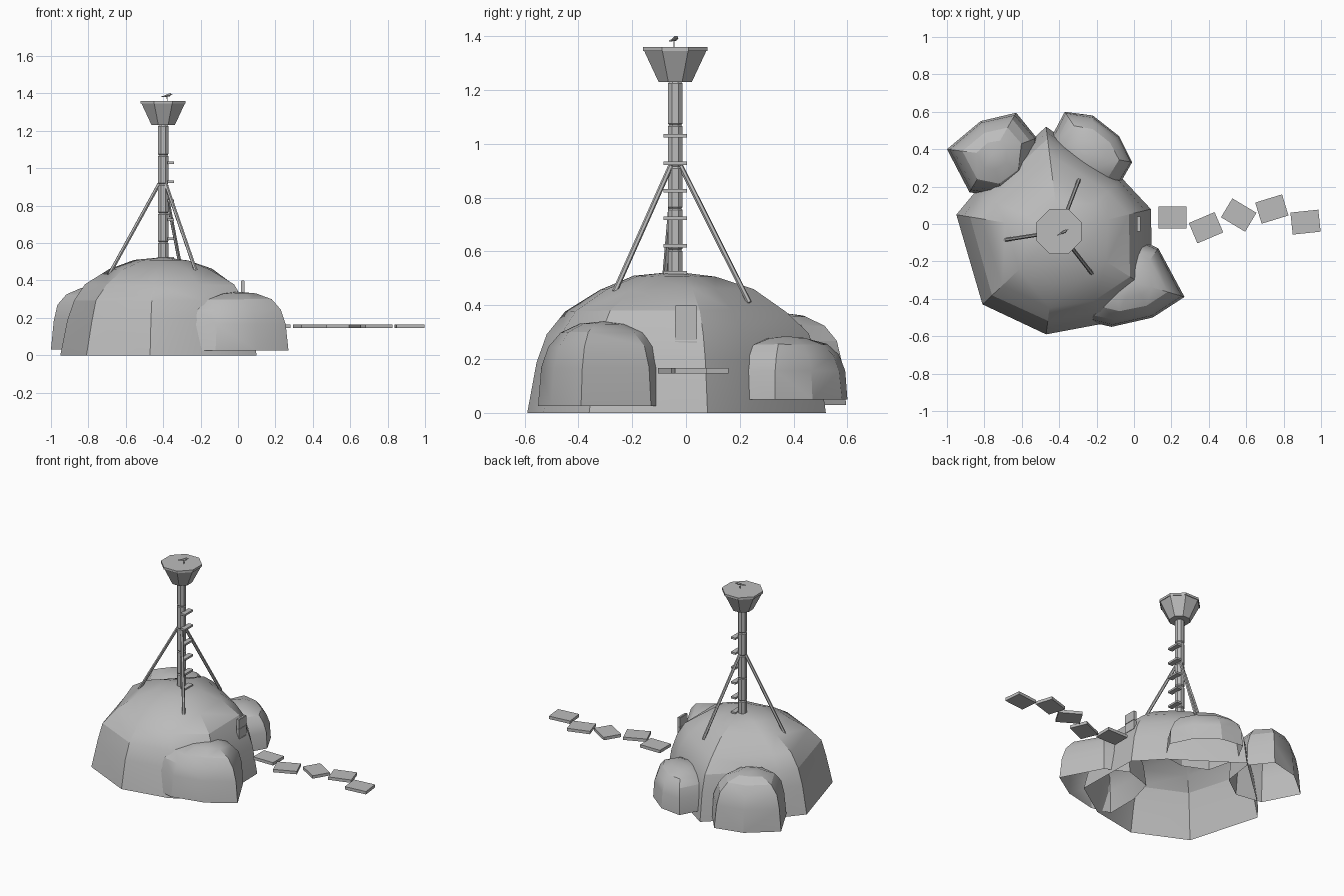
import bpy, bmesh, math, random
from mathutils import Vector, Matrix

random.seed(4)
if "Cube" in bpy.data.objects:
    bpy.data.objects.remove(bpy.data.objects["Cube"], do_unlink=True)

GREY = (0.5, 0.5, 0.5, 1.0)
stone = bpy.data.materials.new("stone grey")
stone.use_nodes = True
stone.diffuse_color = GREY
stone.node_tree.nodes["Principled BSDF"].inputs["Base Color"].default_value = GREY


def finish(name, bm, smooth=None):
    bmesh.ops.recalc_face_normals(bm, faces=bm.faces)
    mesh = bpy.data.meshes.new(name)
    bm.to_mesh(mesh)
    bm.free()
    mesh.materials.append(stone)
    obj = bpy.data.objects.new(name, mesh)
    bpy.context.collection.objects.link(obj)
    if smooth:
        bpy.ops.object.select_all(action="DESELECT")
        obj.select_set(True)
        bpy.context.view_layer.objects.active = obj
        bpy.ops.object.shade_smooth_by_angle(angle=math.radians(smooth))
    return obj


def box(name, centre, size, turn=0):
    bm = bmesh.new()
    bmesh.ops.create_cube(bm, size=1)
    bm.transform(Matrix.Translation(centre) @ Matrix.Rotation(math.radians(turn), 4, "Z")
                 @ Matrix.Diagonal((*size, 1)))
    return finish(name, bm)


def rod(name, a, b, ra, rb, sides):
    a, b = Vector(a), Vector(b)
    bm = bmesh.new()
    bmesh.ops.create_cone(bm, cap_ends=True, segments=sides, radius1=ra, radius2=rb,
                          depth=(b - a).length)
    turn = (b - a).to_track_quat("Z", "Y").to_matrix().to_4x4()
    bm.transform(Matrix.Translation((a + b) / 2) @ turn
                 @ Matrix.Rotation(math.pi / sides, 4, "Z"))
    return finish(name, bm)


def lathe(name, x, y, profile, sides):
    """Stacked polygon rings, closed at both ends."""
    bm = bmesh.new()
    rings = []
    for r, z in profile:
        angles = [math.tau * (i + 0.5) / sides for i in range(sides)]
        rings.append([bm.verts.new((x + r * math.cos(t), y + r * math.sin(t), z)) for t in angles])
    for low, high in zip(rings, rings[1:]):
        for i in range(sides):
            j = (i + 1) % sides
            bm.faces.new((low[i], low[j], high[j], high[i]))
    bm.faces.new(rings[0])
    bm.faces.new(rings[-1])
    return finish(name, bm)


def boulder(name, centre, outline, profile, z0, z1):
    """Hollow faceted dome: the outline shrinks towards the centre up the profile."""
    bm = bmesh.new()
    c = Vector((*centre, 0))
    rings = []
    for k, (r, h) in enumerate(profile):
        ring = []
        for x, y in outline:
            wob = random.uniform(-0.015, 0.015) if k else 0
            p = c + (Vector((x, y, 0)) - c) * (r + wob)
            p.z = z0 + (z1 - z0) * (h + wob * 0.5)
            ring.append(bm.verts.new(p))
        rings.append(ring)
    top = bm.verts.new((*centre, z1))
    n = len(outline)
    for low, high in zip(rings, rings[1:]):
        for i in range(n):
            j = (i + 1) % n
            bm.faces.new((low[i], low[j], high[j], high[i]))
    for i in range(n):
        bm.faces.new((rings[-1][i], rings[-1][(i + 1) % n], top))
    bmesh.ops.triangulate(bm, faces=bm.faces)
    return finish(name, bm, 25)


# Main mound and three smaller boulders
mound = [(1, 0), (.94, .36), (.875, .56), (.75, .72), (.52, .875), (.27, .965)]
steep = [(1, 0), (.95, .45), (.85, .7), (.66, .87), (.35, .97)]
boulder("main_mound", (-.4, -.04),
        [(-.95, .05), (-.81, -.43), (-.47, -.59), (-.15, -.53), (.1, -.36),
         (.09, .08), (-.06, .24), (-.47, .52), (-.85, .17)], mound, 0, .525)
boulder("front_left_boulder", (.0, -.31),
        [(.27, -.39), (.13, -.13), (-.02, -.06), (-.2, -.12), (-.25, -.3),
         (-.25, -.52), (-.12, -.55), (.1, -.5)], steep, .025, .34)
boulder("back_left_boulder", (-.22, .37),
        [(-.37, .6), (-.45, .45), (-.4, .24), (-.24, .17), (-.09, .19),
         (-.01, .33), (-.08, .47), (-.22, .58)], steep, .05, .285)
boulder("back_right_boulder", (-.76, .37),
        [(-1, .4), (-.88, .17), (-.7, .14), (-.55, .25), (-.52, .46),
         (-.63, .595), (-.82, .55)], steep, .03, .37)

# Tower of stacked sections
TX, TY = -.4, -.04
joints = [.46, .605, .76, .915, 1.07, 1.23]
for i, (a, b) in enumerate(zip(joints, joints[1:])):
    lathe(f"tower_section_{i + 1}", TX, TY,
          [(.025, a), (.03, a + .006), (.03, b - .006), (.025, b)], 8)

# Lookout basket
lathe("lookout_basket", TX, TY, [(.067, 1.23), (.125, 1.345), (.13, 1.345), (.13, 1.36)], 8)

# Climbing steps on the left side of the tower
for i in range(6):
    box(f"tower_step_{i + 1}", (-.36, TY, .52 + i * .102), (.035, .088, .013))

# Three slanted braces
for i, foot in enumerate([(-.69, -.085, .43), (-.295, .235, .41), (-.225, -.265, .45)]):
    out = (Vector((foot[0] - TX, foot[1] - TY, 0))).normalized() * .02
    rod(f"brace_{i + 1}", (TX + out.x, TY + out.y, .92), foot, .01, .01, 6)

# Ladder panel leaning on the mound
for i in range(4):
    box(f"ladder_panel_{i + 1}", (.026, .0, .172 + i * .065), (.02, .082, .062))
box("ladder_back", (.026, 0, .27), (.012, .078, .26))

# Floating walkway planks
for i, (x, y, turn) in enumerate([(.207, .035, 0), (.385, -.02, 23), (.56, .048, -31),
                                  (.737, .08, 17), (.917, .01, 6)]):
    box(f"walkway_plank_{i + 1}", (x, y, .156), (.15, .118, .02), turn)

# Small bird on the basket
along = Vector((.88, .47, 0))
perch = Vector((-.38, -.045, 1.385))
rod("bird_body", perch - along * .015, perch + along * .015 + Vector((0, 0, .006)), .004, .009, 6)
rod("bird_tail", perch - along * .034 - Vector((0, 0, .003)), perch - along * .012, .003, .005, 4)
rod("bird_head", perch + along * .012 + Vector((0, 0, .009)),
    perch + along * .022 + Vector((0, 0, .011)), .008, .006, 6)
rod("bird_beak", perch + along * .02 + Vector((0, 0, .01)),
    perch + along * .034 + Vector((0, 0, .008)), .004, .001, 4)
rod("bird_leg", (-.378, -.045, 1.358), perch, .003, .003, 4)
